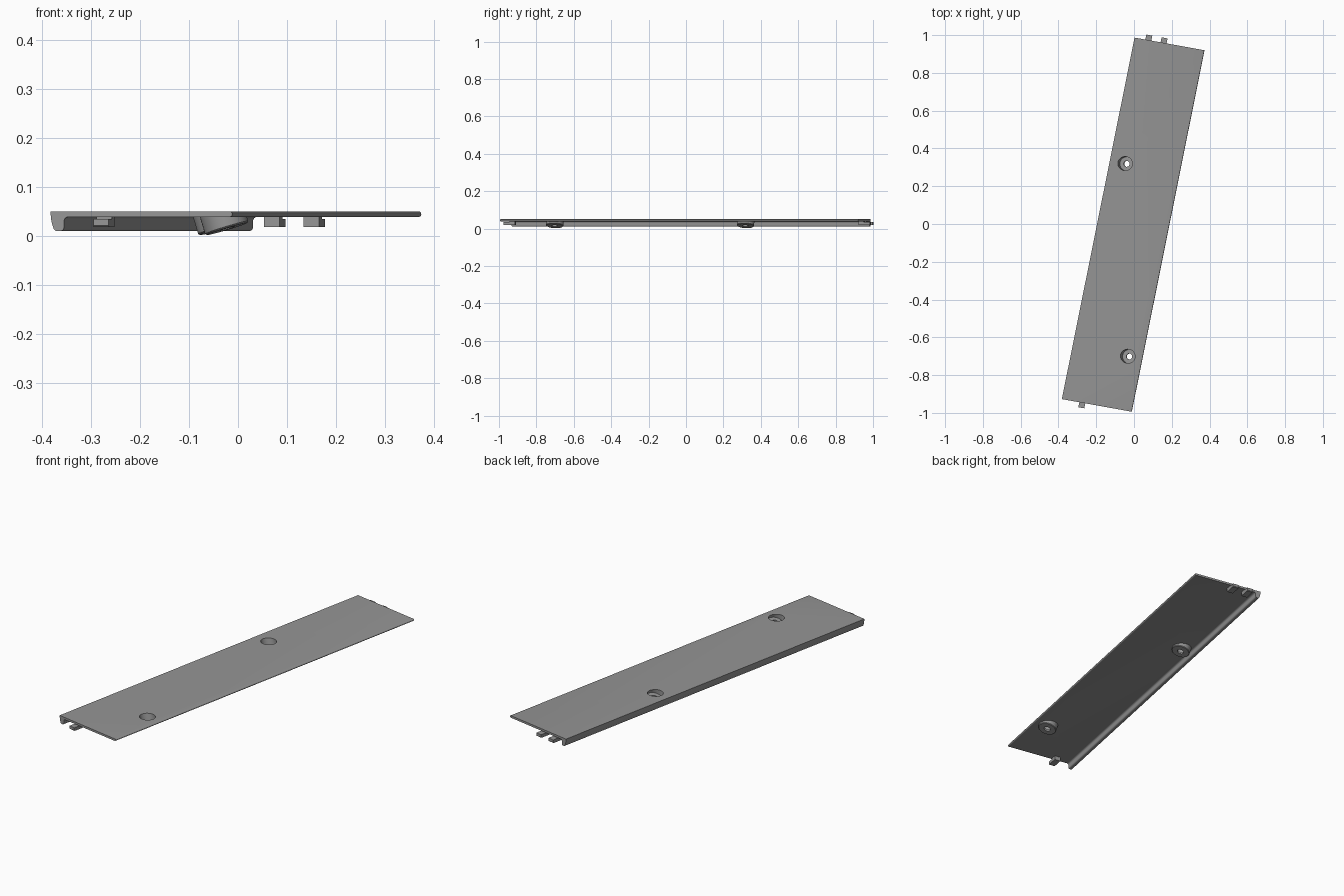
import bpy, bmesh, math
from mathutils import Matrix, Vector

if "Cube" in bpy.data.objects:
    bpy.data.objects.remove(bpy.data.objects["Cube"])

grey = bpy.data.materials.new("mid_grey")
grey.diffuse_color = (0.3, 0.3, 0.3, 1)
grey.use_nodes = True
grey.node_tree.nodes["Principled BSDF"].inputs["Base Color"].default_value = grey.diffuse_color

# Plan of the panel: corner origin, across axis (s) and along axis (t)
W, L = 0.376, 1.952
S = Vector((0.371, -0.067, 0)).normalized()
T = Vector((0.385, 1.914, 0)).normalized()
PLAN = Matrix(((S.x, T.x, 0, -0.382), (S.y, T.y, 0, -0.927), (0, 0, 1, 0), (0, 0, 0, 1)))
TOP = 0.05


def finish(name, bm, smooth=True):
    bmesh.ops.recalc_face_normals(bm, faces=bm.faces)
    me = bpy.data.meshes.new(name)
    bm.to_mesh(me)
    bm.free()
    me.materials.append(grey)
    ob = bpy.data.objects.new(name, me)
    bpy.context.collection.objects.link(ob)
    bpy.ops.object.select_all(action='DESELECT')
    ob.select_set(True)
    bpy.context.view_layer.objects.active = ob
    if smooth:
        bpy.ops.object.shade_smooth_by_angle(angle=math.radians(35))
    return ob


def extrude_profile(bm, points, offset):
    face = bm.faces.new([bm.verts.new(p) for p in points])
    new = bmesh.ops.extrude_face_region(bm, geom=[face])["geom"]
    bmesh.ops.translate(bm, vec=offset, verts=[v for v in new if isinstance(v, bmesh.types.BMVert)])


def arc(cx, cz, r, a0, a1, n=6):
    return [(cx + r * math.cos(math.radians(a0 + (a1 - a0) * i / n)),
             cz + r * math.sin(math.radians(a0 + (a1 - a0) * i / n))) for i in range(n + 1)]


# Panel: thin plate with a rounded edge and a down-turned lip
profile = [(0, TOP), (0.001, 0.035), (0.004, 0.022)]
profile += arc(0.014, 0.018, 0.008, 190, 270)
profile += arc(0.020, 0.018, 0.008, 270, 360)
profile += arc(0.037, 0.030, 0.009, 180, 90)
profile += arc(W - 0.005, 0.0445, 0.0055, -90, 90, 8)
bm = bmesh.new()
extrude_profile(bm, [(s, 0, z) for s, z in profile], (0, L, 0))
bm.transform(PLAN)
panel = finish("panel", bm, False)

# Slanted screw bosses with a counterbore and a through hole
TILT = math.radians(-17)
yaw = math.atan2(S.y, S.x)
N, R_OUT, R_BORE, R_HOLE, DEPTH = 48, 0.046, 0.037, 0.016, 0.0371
for i, (x, y) in enumerate([(-0.047, 0.32), (-0.033, -0.70)]):
    place = (Matrix.Translation((x, y, TOP)) @ Matrix.Rotation(yaw, 4, 'Z')
             @ Matrix.Rotation(TILT, 4, 'Y'))
    axis = (place.to_3x3() @ Vector((0, 0, 1))).normalized()
    # radius, depth along the axis, or height of the plate level it ends on
    rings = [(R_OUT, None, 0.044), (R_OUT, -DEPTH + 0.003, None), (R_OUT - 0.003, -DEPTH, None),
             (R_HOLE, -DEPTH, None), (R_HOLE, -DEPTH + 0.010, None),
             (R_BORE, -DEPTH + 0.010, None), (R_BORE, None, TOP)]
    bm = bmesh.new()
    loops = []
    for r, d, level in rings:
        loop = []
        for k in range(N):
            a = 2 * math.pi * k / N
            p = place @ Vector((r * math.cos(a), r * math.sin(a), d or 0))
            if level is not None:
                p += axis * ((level - p.z) / axis.z)
            loop.append(bm.verts.new(p))
        loops.append(loop)
    for j, lo in enumerate(loops):
        hi = loops[(j + 1) % len(loops)]
        for k in range(N):
            m = (k + 1) % N
            bm.faces.new((lo[k], lo[m], hi[m], hi[k]))
    finish("screw_boss_%d" % (i + 1), bm)

    # Opening in the panel
    bm = bmesh.new()
    bmesh.ops.create_cone(bm, cap_ends=True, segments=N, radius1=R_BORE, radius2=R_BORE,
                          depth=0.12, matrix=place)
    cutter = finish("hole_cutter", bm, False)
    cutter.hide_render = True
    mod = panel.modifiers.new("hole", 'BOOLEAN')
    mod.operation, mod.solver, mod.object = 'DIFFERENCE', 'EXACT', cutter
    bpy.context.view_layer.objects.active = panel
    bpy.ops.object.modifier_apply(modifier=mod.name)
    bpy.data.objects.remove(cutter)

bpy.ops.object.select_all(action='DESELECT')
panel.select_set(True)
bpy.context.view_layer.objects.active = panel
bpy.ops.object.shade_smooth_by_angle(angle=math.radians(35))

# Clip tabs: foot under the plate and a tongue past the end
tab_shape = [(-0.035, 0.041), (-0.035, 0.018), (0.024, 0.018), (0.027, 0.021),
             (0.027, 0.035), (-0.006, 0.035), (-0.006, 0.041)]
for name, s, end, way in [("back_tab_1", 0.074, L, 1), ("back_tab_2", 0.156, L, 1),
                          ("front_tab", 0.110, 0, -1)]:
    bm = bmesh.new()
    extrude_profile(bm, [(s - 0.016, end + way * t, z) for t, z in tab_shape], (0.032, 0, 0))
    bm.transform(PLAN)
    finish(name, bm, False)
